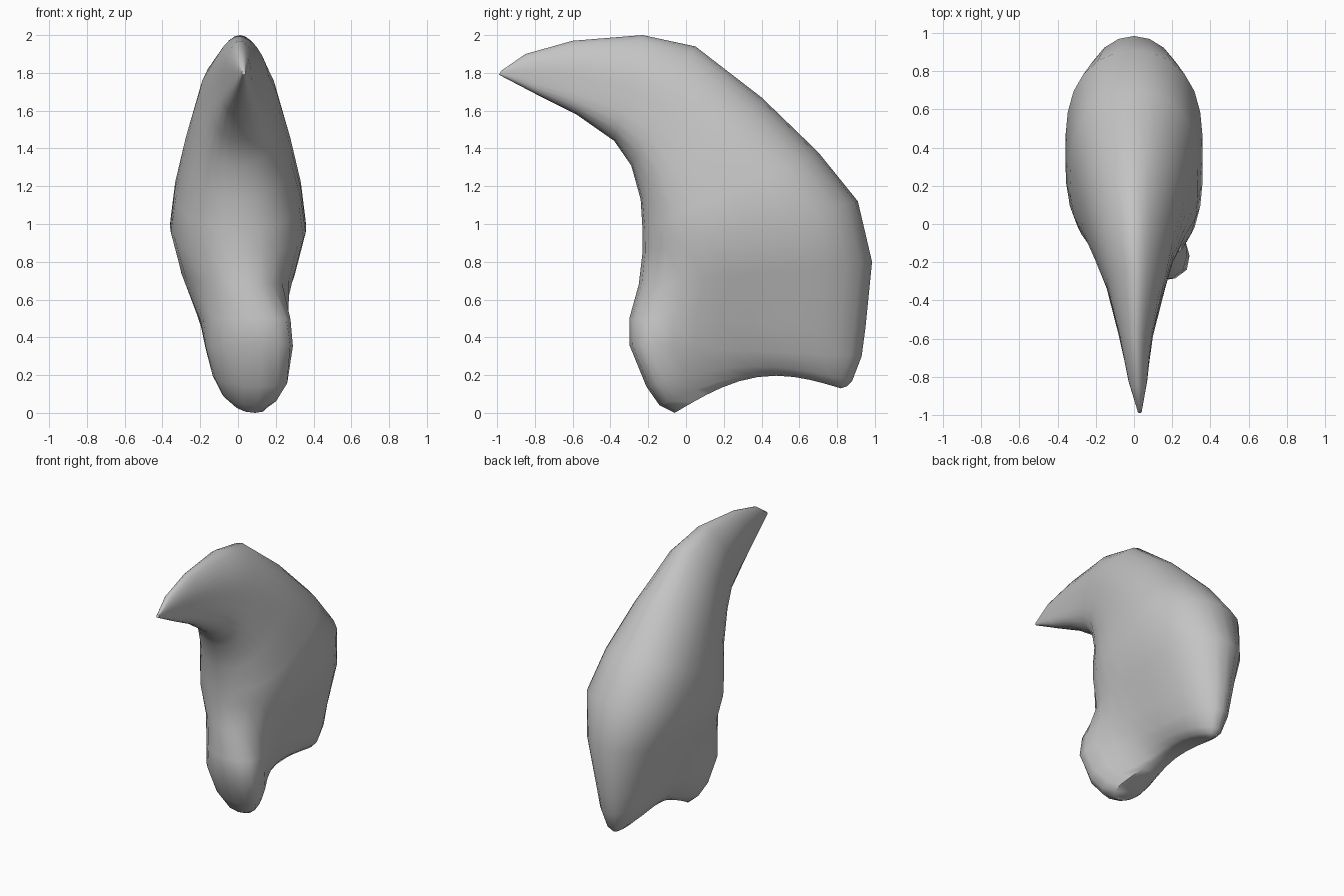
import bpy
import bmesh
import math

cube = bpy.data.objects.get("Cube")
if cube:
    bpy.data.objects.remove(cube, do_unlink=True)

HALF = 14  # steps along one side of a cross-section

# Each section runs from the inner (front) edge to the outer (back) edge:
# inner y, inner z, outer y, outer z, front / middle / back half-width, front x
SECTIONS = [
    (-.99, 1.79, -.98, 1.81, .01, .01, .01, .03),
    (-.78, 1.68, -.85, 1.9, .06, .05, .04, .02),
    (-.58, 1.58, -.6, 1.97, .13, .085, .06, .01),
    (-.38, 1.44, -.23, 2, .18, .155, .1, .01),
    (-.29, 1.31, .05, 1.94, .22, .21, .14, .01),
    (-.24, 1.13, .4, 1.67, .26, .28, .23, .02),
    (-.23, .97, .7, 1.38, .32, .335, .33, .03),
    (-.23, .85, .91, 1.12, .34, .36, .37, .03),
    (-.25, .68, .985, .8, .28, .3, .3, .04),
    (-.3, .5, .95, .45, .35, .2, .22, .11),
    (-.3, .36, .93, .3, .39, .16, .19, .12),
    (-.21, .14, .88, .17, .36, .11, .14, .12),
    (-.14, .04, .85, .14, .27, .07, .09, .1),
    (-.06, 0, .82, .13, .18, .04, .05, .09),
]
# Upward arch of the root, for the last sections only
ARCHES = (.09, .11, .125)


def section_points(index):
    """Blunt oval ring: left side front to back, then right side back to front."""
    y0, z0, y1, z1, front, middle, back, x0 = SECTIONS[index]
    root = index - len(SECTIONS) + len(ARCHES)
    arch = ARCHES[root] if root >= 0 else 0
    x1 = x0 if index < 4 else 0

    def point(k, side):
        t = (1 - math.cos(math.pi * k / HALF)) / 2
        lead = max(0, 1 - 2 * t) ** 2
        trail = max(0, 2 * t - 1) ** 2
        width = middle + (front - middle) * lead + (back - middle) * trail
        width *= math.sqrt(max(0, 1 - abs(2 * t - 1) ** 3))
        return (x1 + (x0 - x1) * lead + side * width,
                y0 + (y1 - y0) * t,
                z0 + (z1 - z0) * t + arch * math.sin(math.pi * t))

    left = [point(k, 1) for k in range(HALF + 1)]
    right = [point(k, -1) for k in range(HALF - 1, 0, -1)]
    return left + right


def cap(bm, ring):
    """Close a ring with strips from side to side."""
    n = len(ring)
    for k in range(HALF):
        corners = [ring[k], ring[k + 1], ring[n - k - 1], ring[(n - k) % n]]
        bm.faces.new(list(dict.fromkeys(corners)))


# Loft the claw from tip to root
bm = bmesh.new()
rings = [[bm.verts.new(p) for p in section_points(i)] for i in range(len(SECTIONS))]
for a, b in zip(rings, rings[1:]):
    n = len(a)
    for k in range(n):
        j = (k + 1) % n
        bm.faces.new((a[k], a[j], b[j], b[k]))
cap(bm, rings[0])
cap(bm, rings[-1])
bmesh.ops.recalc_face_normals(bm, faces=bm.faces)

mesh = bpy.data.meshes.new("claw")
bm.to_mesh(mesh)
bm.free()
claw = bpy.data.objects.new("claw", mesh)
bpy.context.collection.objects.link(claw)

# Plain grey surface
grey = bpy.data.materials.new("light grey")
grey.use_nodes = True
colour = (.55, .55, .55, 1)
grey.diffuse_color = colour
for node in grey.node_tree.nodes:
    if node.type == "BSDF_PRINCIPLED":
        node.inputs["Base Color"].default_value = colour
mesh.materials.append(grey)

# Smooth shading with crisp edges at the tip and root
bpy.ops.object.select_all(action="DESELECT")
claw.select_set(True)
bpy.context.view_layer.objects.active = claw
bpy.ops.object.shade_smooth_by_angle(angle=math.radians(50))
